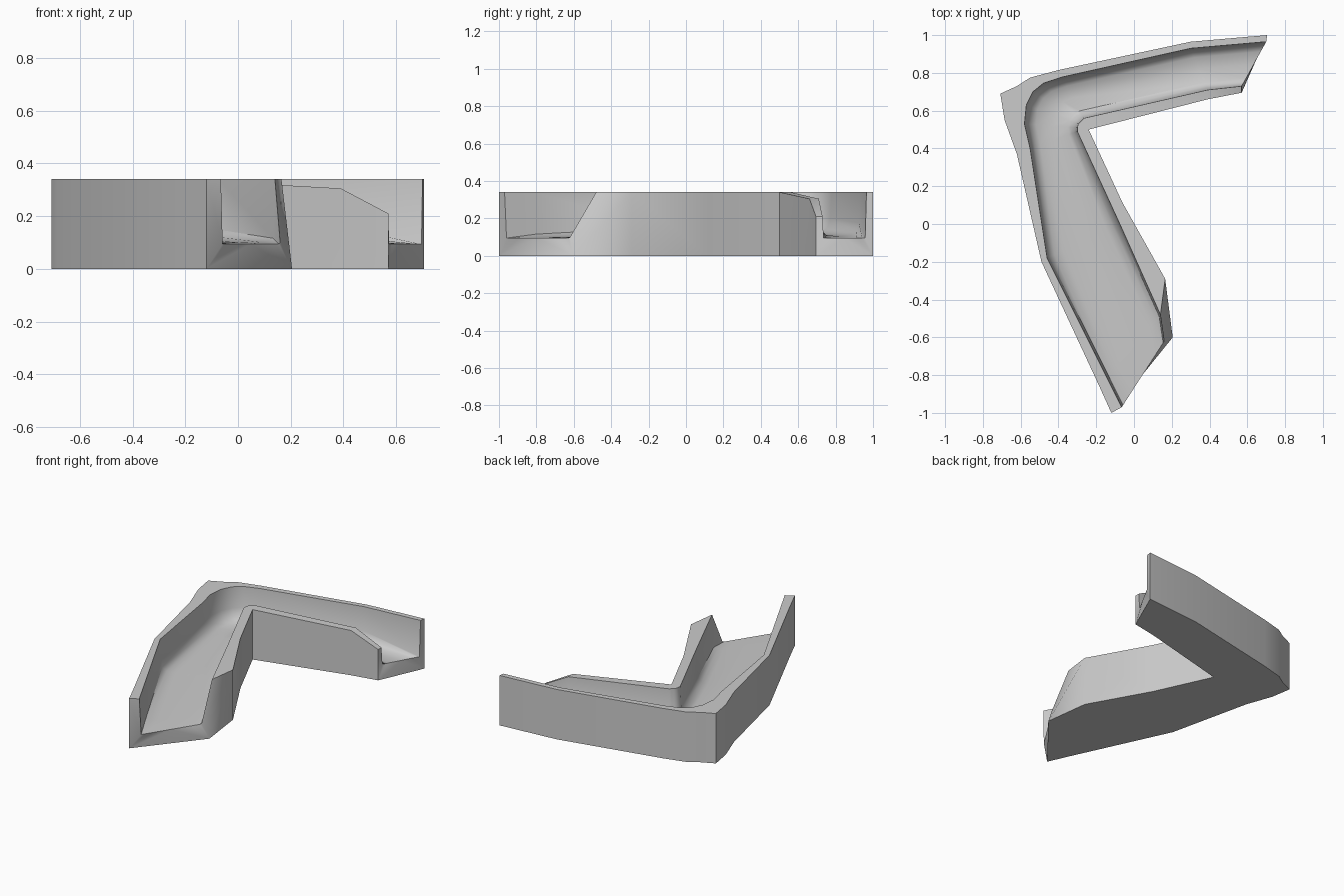
import bpy, bmesh
from mathutils import Vector

if "Cube" in bpy.data.objects:
    bpy.data.objects.remove(bpy.data.objects["Cube"])

H = 0.34  # rim height

# Stations along the bent channel:
# outer edge xy, outer rim xy, inner rim xyz, inner edge xyz, floor height, fillet size
stations = [
    ((-.12, -1.0), (-.065, -.97), (.16, -.62, .10), (.205, -.60, 0), .095, 0),
    ((-.19, -.845), (-.145, -.81), (.14, -.48, H), (.165, -.29, H), .10, .2),
    ((-.49, -.20), (-.46, -.18), (-.075, 0, H), (-.062, .115, H), .11, .5),
    ((-.62, .37), (-.55, .40), (-.30, .49, H), (-.24, .50, H), .12, 1),
    ((-.685, .55), (-.58, .53), (-.30, .51, H), (-.24, .50, H), .12, 1),
    ((-.708, .69), (-.57, .63), (-.295, .53, H), (-.24, .50, H), .12, 1),
    ((-.62, .73), (-.535, .70), (-.285, .54, H), (-.24, .50, H), .12, 1),
    ((-.55, .775), (-.48, .745), (-.275, .55, H), (-.24, .50, H), .12, 1),
    ((-.40, .815), (-.38, .778), (-.265, .56, H), (-.24, .50, H), .12, 1),
    ((.30, .965), (.30, .93), (.39, .71, .305), (.39, .66, .305), .105, .9),
    ((.705, 1.0), (.70, .965), (.57, .73, .21), (.57, .695, .21), .095, 0),
]
# Fraction across the channel, lift above floor at full fillet
floor_profile = [(.03, .08), (.10, .03), (.22, .005), (.5, 0), (.82, .005), (.91, .03), (.975, .08)]


def section(st):
    """Closed cross-section ring: outer wall, channel, inner wall."""
    o, r, i, e, fz, k = st
    rim, inner = Vector((*r, 0)), Vector((i[0], i[1], 0))
    ring = [Vector((*o, 0)), Vector((*o, H)), Vector((*r, H))]
    for t, lift in floor_profile:
        p = rim.lerp(inner, t)
        p.z = fz + lift * k
        ring.append(p)
    ring += [Vector(i), Vector(e), Vector((e[0], e[1], 0))]
    return ring


# Loft the sections into one solid
bm = bmesh.new()
rings = [[bm.verts.new(p) for p in section(s)] for s in stations]
n = len(rings[0])
for a, b in zip(rings, rings[1:]):
    for j in range(n):
        m = (j + 1) % n
        bm.faces.new((a[j], a[m], b[m], b[j]))

# Cap both open ends
bm.faces.new(rings[0])
bm.faces.new(rings[-1][::-1])

bmesh.ops.remove_doubles(bm, verts=bm.verts, dist=0.0005)
bmesh.ops.dissolve_degenerate(bm, edges=bm.edges, dist=0.0005)
bmesh.ops.triangulate(bm, faces=[f for f in bm.faces if len(f.verts) > 4])
bmesh.ops.recalc_face_normals(bm, faces=bm.faces)

mesh = bpy.data.meshes.new("bent_channel")
bm.to_mesh(mesh)
bm.free()
channel = bpy.data.objects.new("bent_channel", mesh)
bpy.context.collection.objects.link(channel)

# Smooth shading with crisp rims
bpy.context.view_layer.objects.active = channel
channel.select_set(True)
bpy.ops.object.shade_smooth_by_angle(angle=0.75)
